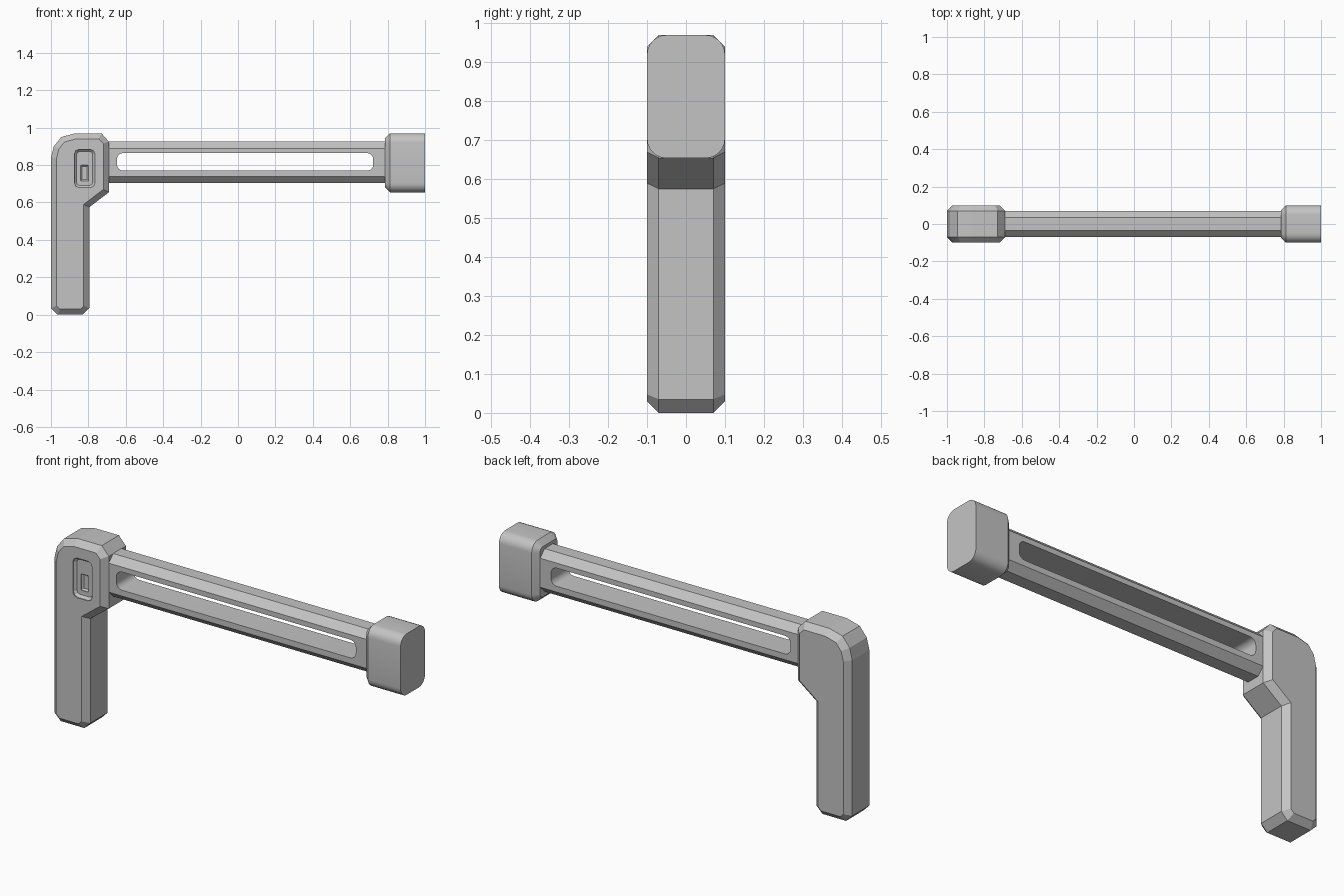
import bpy, bmesh, math

cube = bpy.data.objects.get("Cube")
if cube:
    bpy.data.objects.remove(cube, do_unlink=True)

grey = bpy.data.materials.new("matte_grey")
grey.use_nodes = True
colour = (0.55, 0.55, 0.55, 1)
grey.diffuse_color = colour
grey.node_tree.nodes["Principled BSDF"].inputs["Base Color"].default_value = colour


def rounded_rect(ca, cb, w, h, r, steps):
    """Outline of a rectangle with rounded (or, with one step, cut) corners."""
    pts = []
    for k, (sa, sb) in enumerate([(1, 1), (-1, 1), (-1, -1), (1, -1)]):
        for i in range(steps + 1):
            t = math.pi / 2 * (k + i / steps)
            pts.append((ca + sa * (w / 2 - r) + r * math.cos(t),
                        cb + sb * (h / 2 - r) + r * math.sin(t)))
    return pts


def prism(name, outline, axis, lo, hi, chamfer=0, ends=(0, 1)):
    """Extrude an outline along x or y, chamfering the chosen end caps."""
    bm = bmesh.new()
    span = [lo + chamfer * (0 in ends), hi - chamfer * (1 in ends)]
    rings = []
    for t in span:
        rings.append([bm.verts.new((t, a, b) if axis == "x" else (a, t, b))
                      for a, b in outline])
    caps = [bm.faces.new(ring) for ring in rings]
    n = len(outline)
    for i in range(n):
        j = (i + 1) % n
        bm.faces.new((rings[0][i], rings[0][j], rings[1][j], rings[1][i]))
    bmesh.ops.recalc_face_normals(bm, faces=bm.faces)
    if chamfer:
        bmesh.ops.inset_individual(bm, faces=[caps[e] for e in ends],
                                   thickness=chamfer, depth=chamfer,
                                   use_even_offset=True)
    mesh = bpy.data.meshes.new(name)
    bm.to_mesh(mesh)
    bm.free()
    mesh.materials.append(grey)
    obj = bpy.data.objects.new(name, mesh)
    bpy.context.collection.objects.link(obj)
    return obj


def activate(obj):
    bpy.ops.object.select_all(action="DESELECT")
    obj.select_set(True)
    bpy.context.view_layer.objects.active = obj


def cut(obj, cutter):
    cutter.hide_render = True
    mod = obj.modifiers.new("cut", "BOOLEAN")
    mod.operation = "DIFFERENCE"
    mod.solver = "EXACT"
    mod.object = cutter
    activate(obj)
    bpy.ops.object.modifier_apply(modifier=mod.name)
    bpy.data.objects.remove(cutter, do_unlink=True)


# Grip with a widened head and chamfered front and back
grip_outline = [(-0.965, 0), (-0.83, 0), (-0.795, 0.035), (-0.795, 0.575),
                (-0.69, 0.655), (-0.69, 0.925), (-0.73, 0.97), (-0.87, 0.97),
                (-0.945, 0.95), (-0.985, 0.9), (-1, 0.84), (-1, 0.035)]
grip = prism("grip", grip_outline, "y", -0.1, 0.1, 0.03)

# Recessed switch panel with a smaller socket in it
cut(grip, prism("panel_cutter", rounded_rect(-0.82, 0.782, 0.11, 0.205, 0.025, 2),
                "y", -0.15, -0.082, 0.012, (1,)))
cut(grip, prism("socket_cutter", rounded_rect(-0.82, 0.757, 0.042, 0.085, 0.003, 1),
                "y", -0.15, -0.07, 0.008, (1,)))

# Long slotted bar with an eight-sided section
bar = prism("slotted_bar", rounded_rect(0, 0.815, 0.14, 0.222, 0.036, 1),
            "x", -0.72, 0.81)
cut(bar, prism("slot_cutter", rounded_rect(0.038, 0.817, 1.37, 0.094, 0.033, 6),
               "y", -0.2, 0.2))

# Rounded end block
block = prism("end_block", rounded_rect(0, 0.812, 0.2, 0.316, 0.05, 6),
              "x", 0.785, 1, 0.028, (0,))

for obj in (bar, block):
    activate(obj)
    bpy.ops.object.shade_smooth_by_angle(angle=math.radians(30))
